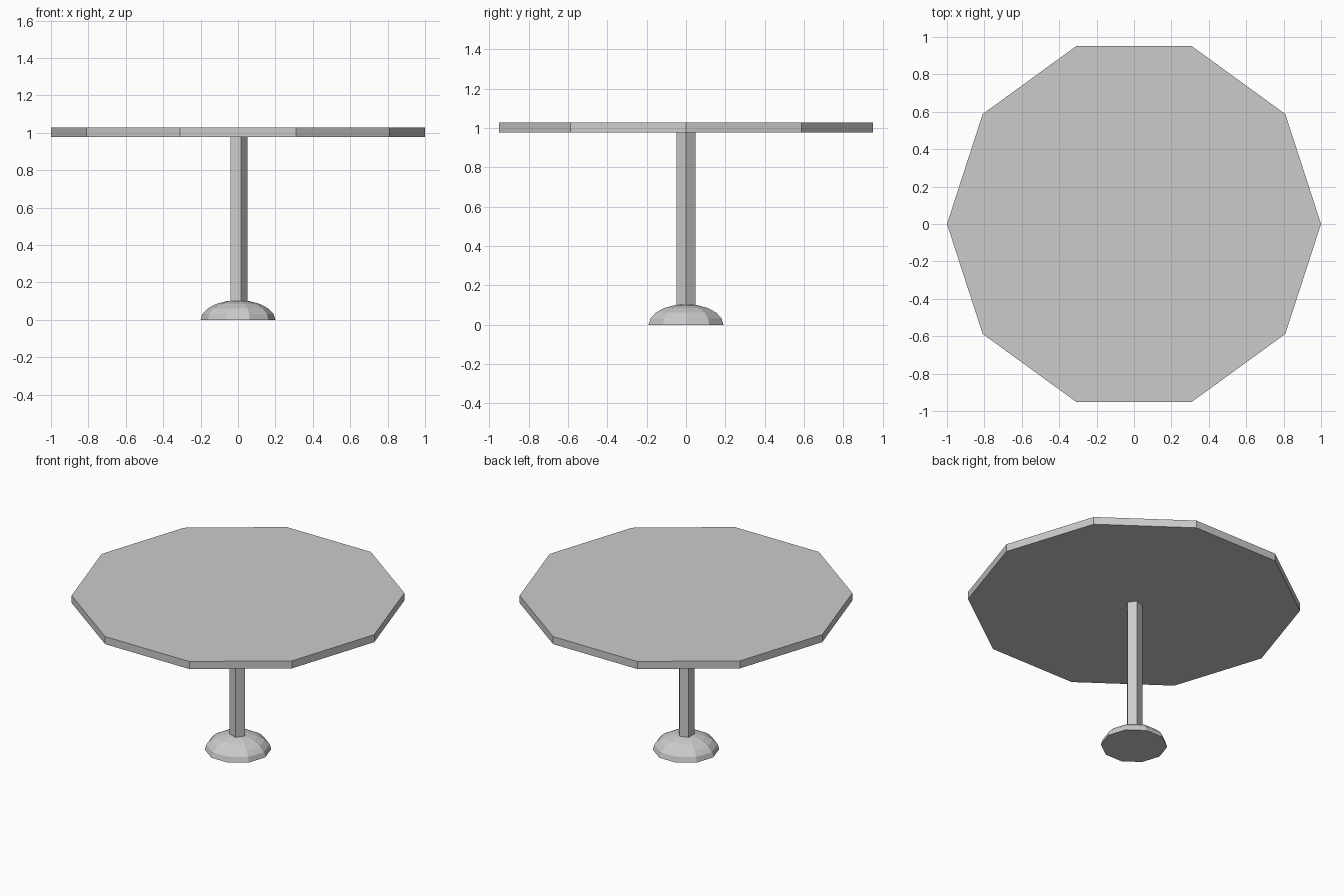
import bpy, bmesh
from math import cos, sin, pi

if "Cube" in bpy.data.objects:
    bpy.data.objects.remove(bpy.data.objects["Cube"])


def lathe(name, profile, sides):
    """Stack flat-sided rings of (radius, z) and cap both ends."""
    bm = bmesh.new()
    rings = []
    for r, z in profile:
        rings.append([bm.verts.new((r * cos(2 * pi * i / sides),
                                    r * sin(2 * pi * i / sides), z))
                      for i in range(sides)])
    for low, high in zip(rings, rings[1:]):
        for i in range(sides):
            j = (i + 1) % sides
            bm.faces.new((low[i], low[j], high[j], high[i]))
    bm.faces.new(rings[0][::-1])
    bm.faces.new(rings[-1])
    mesh = bpy.data.meshes.new(name)
    bm.to_mesh(mesh)
    bm.free()
    obj = bpy.data.objects.new(name, mesh)
    bpy.context.collection.objects.link(obj)
    return obj


# Ten-sided table top
lathe("table_top", [(1.0, 0.978), (1.0, 1.028)], 10)

# Five-sided pedestal column
lathe("column", [(0.05, 0.1), (0.05, 0.978)], 5)

# Low domed foot, a flattened half sphere
dome = [(0.2 * cos(a * pi / 180), 0.105 * sin(a * pi / 180))
        for a in (0, 18, 36, 54, 72)]
lathe("foot", dome + [(0.012, 0.105)], 10)
